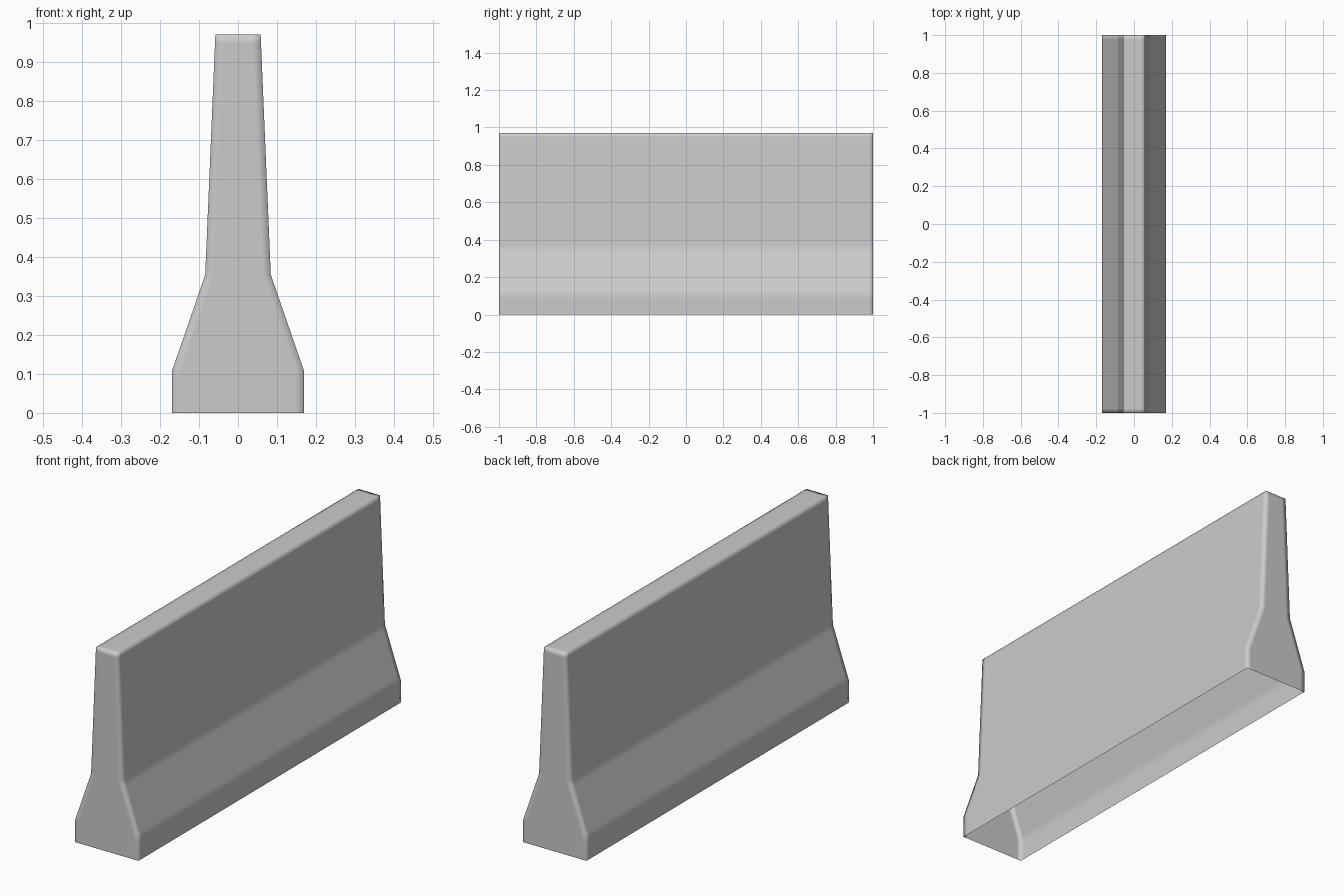
import bpy, bmesh

cube = bpy.data.objects.get("Cube")
if cube:
    bpy.data.objects.remove(cube, do_unlink=True)

# Concrete material
concrete = bpy.data.materials.new("grey_concrete")
concrete.use_nodes = True
grey = (0.6, 0.6, 0.6, 1)
concrete.diffuse_color = grey
concrete.node_tree.nodes["Principled BSDF"].inputs["Base Color"].default_value = grey

# Half profile (x, z) from foot to crown, mirrored into a full outline
half = [(0.169, 0), (0.169, 0.108), (0.084, 0.354), (0.058, 0.97)]
outline = half + [(-x, z) for x, z in reversed(half)]

# Long barrier body, hollow and open underneath
bm = bmesh.new()
front = [bm.verts.new((x, -1, z)) for x, z in outline]
back = [bm.verts.new((x, 1, z)) for x, z in outline]
bm.faces.new(front)
bm.faces.new(reversed(back))
for i in range(len(outline) - 1):
    bm.faces.new((front[i + 1], front[i], back[i], back[i + 1]))
bmesh.ops.recalc_face_normals(bm, faces=bm.faces)

# Supporting loops beside each edge keep corners crisp but softly shaded
edges = [e for e in bm.edges if not e.is_boundary]
bmesh.ops.bevel(bm, geom=edges, offset=0.022, offset_type='OFFSET', segments=2,
                profile=1.0, affect='EDGES', clamp_overlap=True)
for face in bm.faces:
    face.smooth = True

mesh = bpy.data.meshes.new("barrier_body")
bm.to_mesh(mesh)
bm.free()
mesh.materials.append(concrete)
body = bpy.data.objects.new("barrier_body", mesh)
bpy.context.collection.objects.link(body)
